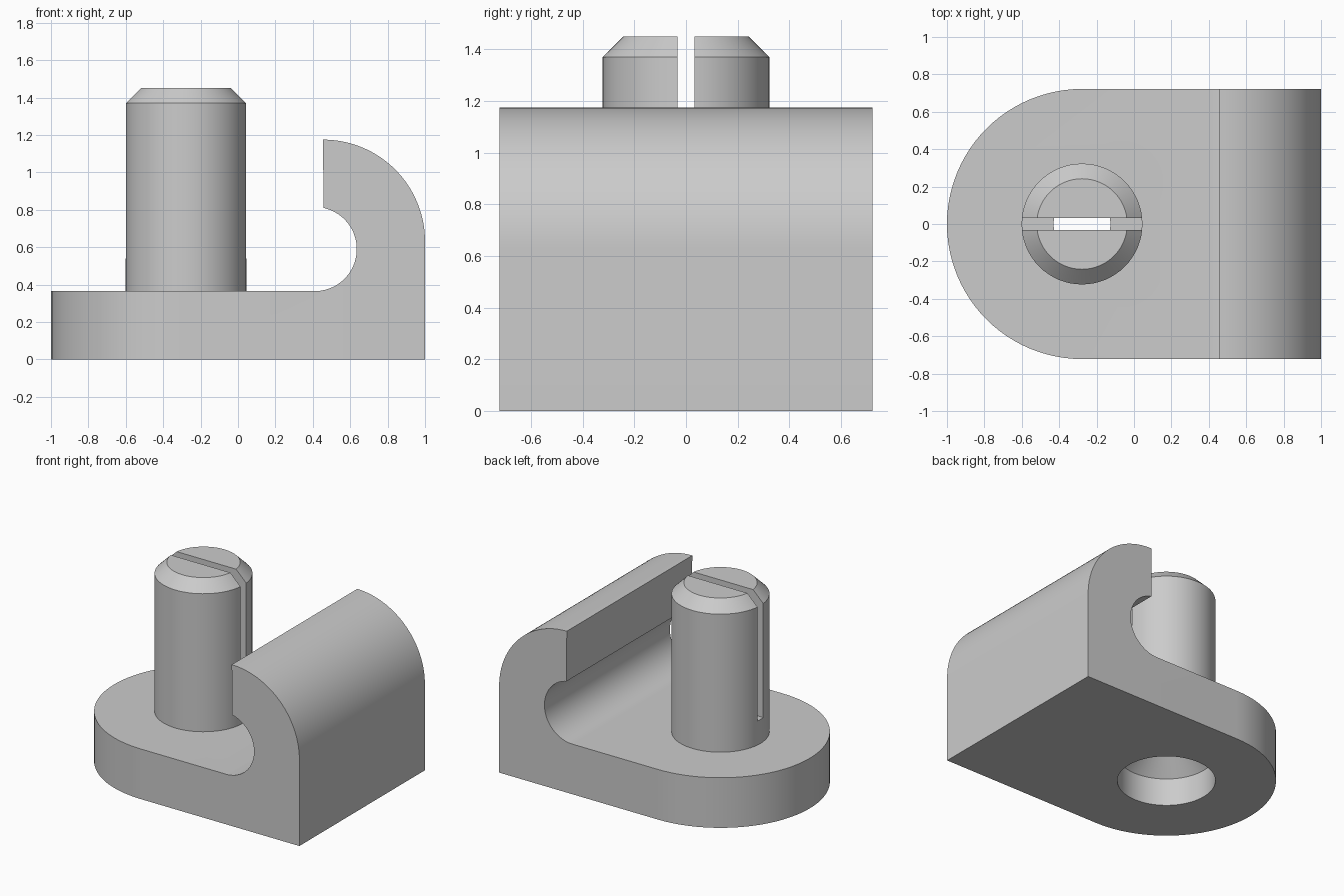
import bpy
import bmesh
from math import sin, cos, pi, radians
from mathutils import Vector

scene = bpy.context.scene
if "Cube" in bpy.data.objects:
    bpy.data.objects.remove(bpy.data.objects["Cube"], do_unlink=True)

grey = bpy.data.materials.new("plain grey")
grey.use_nodes = True
tone = (0.6, 0.6, 0.6, 1)
grey.diffuse_color = tone
grey.node_tree.nodes["Principled BSDF"].inputs["Base Color"].default_value = tone

PIN_X, PIN_R = -0.278, 0.323
HALF_W, BASE_H = 0.722, 0.365
HOOK_X = 0.455


def arc(cx, cy, r, start, end, steps):
    angles = [radians(start + (end - start) * i / steps) for i in range(steps + 1)]
    return [(cx + r * cos(a), cy + r * sin(a)) for a in angles]


def finish(name, bm):
    bmesh.ops.recalc_face_normals(bm, faces=bm.faces)
    mesh = bpy.data.meshes.new(name)
    bm.to_mesh(mesh)
    bm.free()
    mesh.materials.append(grey)
    obj = bpy.data.objects.new(name, mesh)
    scene.collection.objects.link(obj)
    return obj


def prism(name, points, place, sweep):
    bm = bmesh.new()
    face = bm.faces.new([bm.verts.new(place(a, b)) for a, b in points])
    new = bmesh.ops.extrude_face_region(bm, geom=[face])["geom"]
    bmesh.ops.translate(bm, vec=Vector(sweep),
                        verts=[v for v in new if isinstance(v, bmesh.types.BMVert)])
    return finish(name, bm)


def turned(name, profile, segments=64):
    """Solid of revolution about the pin axis from (radius, height) pairs."""
    bm = bmesh.new()
    rings = []
    for r, z in profile:
        rings.append([bm.verts.new((x, y, z))
                      for x, y in arc(PIN_X, 0, r, 0, 360, segments)[:-1]])
    for low, high in zip(rings, rings[1:]):
        for i in range(segments):
            j = (i + 1) % segments
            bm.faces.new((low[i], low[j], high[j], high[i]))
    bm.faces.new(rings[0])
    bm.faces.new(rings[-1])
    return finish(name, bm)


def combine(target, other, operation):
    mod = target.modifiers.new(operation.lower(), 'BOOLEAN')
    mod.operation = operation
    mod.solver = 'EXACT'
    mod.object = other
    bpy.context.view_layer.objects.active = target
    bpy.ops.object.modifier_apply(modifier=mod.name)
    bpy.data.objects.remove(other, do_unlink=True)


# Base plate and hook, swept sideways from one side profile
side = [(-1.1, 0), (1, 0)]
side += arc(HOOK_X, 0.63, 0.545, 0, 90, 32)
side += arc(0.41, 0.59, 0.225, 78, -90, 40)
side += [(-1.1, BASE_H)]
body = prism("hook_bracket", side, lambda a, b: (a, -HALF_W, b), (0, 2 * HALF_W, 0))

# Rounded end of the plate
plan = [(1.1, -HALF_W - 0.1), (1.1, HALF_W + 0.1), (PIN_X, HALF_W + 0.1)]
plan += arc(PIN_X, 0, HALF_W, 90, 270, 48) + [(PIN_X, -HALF_W - 0.1)]
outline = prism("plate_outline", plan, lambda a, b: (a, b, -0.1), (0, 0, 1.6))
combine(body, outline, 'INTERSECT')

# Chamfered pin
pin = turned("pin", [(PIN_R, 0.1), (PIN_R, 1.37), (0.242, 1.45)])
combine(body, pin, 'UNION')

# Socket underneath, tapering into a narrow bore
socket = turned("socket", [(PIN_R, -0.1), (PIN_R, 0.2), (0.152, 0.37), (0.152, 0.6)])
combine(body, socket, 'DIFFERENCE')

# Slot across the pin
slot = prism("slot", [(-0.033, 0.54), (0.033, 0.54), (0.033, 1.6), (-0.033, 1.6)],
             lambda a, b: (PIN_X - 0.4, a, b), (0.8, 0, 0))
combine(body, slot, 'DIFFERENCE')

# Smooth curves with crisp edges
bpy.ops.object.select_all(action='DESELECT')
body.select_set(True)
bpy.context.view_layer.objects.active = body
bpy.ops.object.shade_smooth_by_angle(angle=radians(25))
